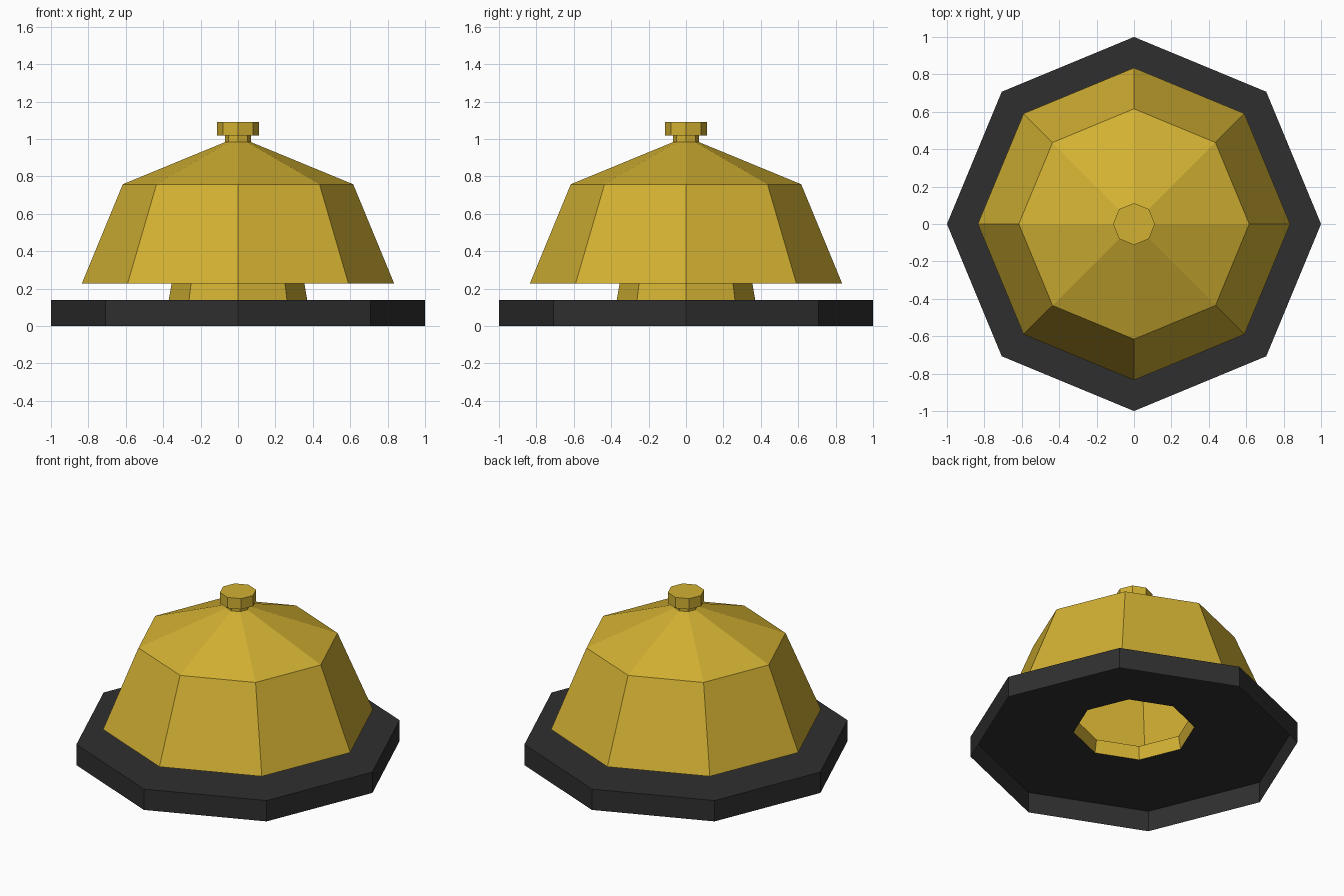
import bpy, bmesh
from math import cos, sin, pi

if "Cube" in bpy.data.objects:
    bpy.data.objects.remove(bpy.data.objects["Cube"])

SIDES = 8


def material(name, color):
    m = bpy.data.materials.new(name)
    m.diffuse_color = color
    m.use_nodes = True
    m.node_tree.nodes["Principled BSDF"].inputs["Base Color"].default_value = m.diffuse_color
    return m


def lathe(name, profile, mat, cap_top=False):
    """Sweep a (radius, height) profile, listed bottom to top, round z."""
    bm = bmesh.new()
    rings = [[bm.verts.new((r * cos(2 * pi * i / SIDES), r * sin(2 * pi * i / SIDES), z))
              for i in range(SIDES)] for r, z in profile]
    for low, high in zip(rings, rings[1:]):
        for i in range(SIDES):
            j = (i + 1) % SIDES
            bm.faces.new((low[i], low[j], high[j], high[i]))
    if cap_top:
        bm.faces.new(rings[-1])
    mesh = bpy.data.meshes.new(name)
    bm.to_mesh(mesh)
    bm.free()
    mesh.materials.append(mat)
    obj = bpy.data.objects.new(name, mesh)
    bpy.context.collection.objects.link(obj)
    return obj


brass = material("brass", (0.65, 0.44, 0.033, 1))
black = material("black", (0.028, 0.028, 0.028, 1))

# Hollow base: outer wall and top ring, open underneath
lathe("base", [(1.0, 0.0), (1.0, 0.14), (0.37, 0.14)], black)

# Collar, under-ring, bell wall and sloping roof
lathe("bell", [(0.37, 0.14), (0.355, 0.227), (0.835, 0.227),
               (0.616, 0.758), (0.07, 0.983)], brass)

# Neck and push button
lathe("button", [(0.07, 0.983), (0.07, 1.018), (0.112, 1.018), (0.112, 1.09)],
      brass, cap_top=True)
